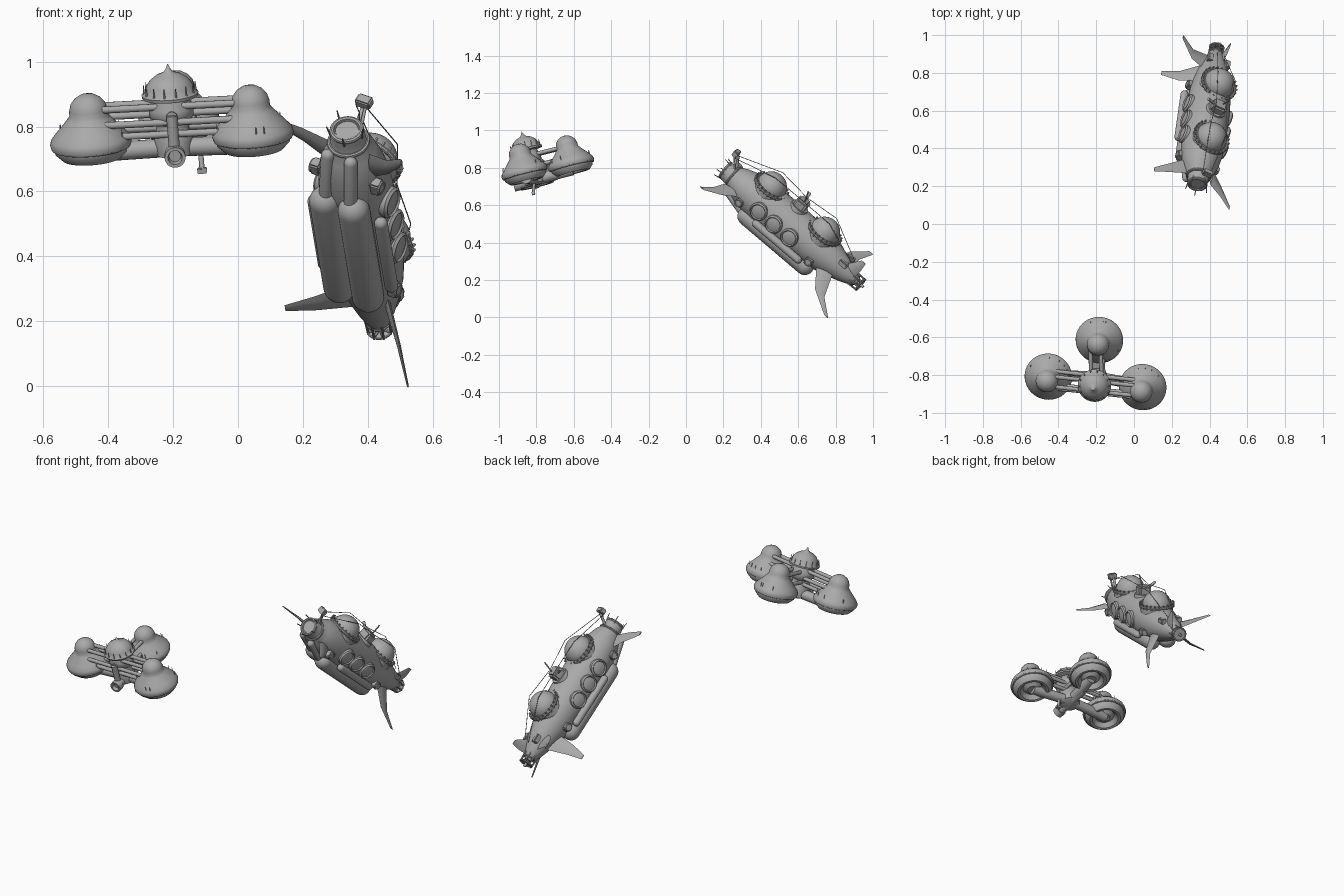
import bpy, bmesh, math, random
from mathutils import Vector, Matrix

random.seed(4)
if "Cube" in bpy.data.objects:
    bpy.data.objects.remove(bpy.data.objects["Cube"])

grey = bpy.data.materials.new("plain_grey")
grey.use_nodes = True
grey.diffuse_color = (0.4, 0.4, 0.4, 1)
grey.node_tree.nodes["Principled BSDF"].inputs["Base Color"].default_value = (0.4, 0.4, 0.4, 1)


def frame(origin, up, forward):
    """Local frame: z along up, y close to forward."""
    z = Vector(up).normalized()
    x = Vector(forward).cross(z).normalized()
    m = Matrix((x, z.cross(x), z)).transposed().to_4x4()
    m.translation = Vector(origin)
    return m


def finish(name, bm, matrix, angle=40):
    bmesh.ops.recalc_face_normals(bm, faces=bm.faces)
    me = bpy.data.meshes.new(name)
    bm.to_mesh(me)
    bm.free()
    me.materials.append(grey)
    ob = bpy.data.objects.new(name, me)
    ob.matrix_world = matrix
    bpy.context.collection.objects.link(ob)
    bpy.ops.object.select_all(action='DESELECT')
    ob.select_set(True)
    bpy.context.view_layer.objects.active = ob
    bpy.ops.object.shade_smooth_by_angle(angle=math.radians(angle))
    return ob


def lathe(name, profile, matrix, at=(0, 0, 0), axis=(0, 0, 1), seg=40):
    """Turn (radius, height) points around an axis."""
    bm = bmesh.new()
    rings = [[bm.verts.new((r * math.cos(k * math.tau / seg), r * math.sin(k * math.tau / seg), h))
              for k in range(seg)] for r, h in profile]
    for a, b in zip(rings, rings[1:]):
        for k in range(seg):
            bm.faces.new((a[k], a[k - 1], b[k - 1], b[k]))
    for ring in (rings[0], rings[-1]):
        bm.faces.new(ring)
    bmesh.ops.remove_doubles(bm, verts=bm.verts, dist=0.0002)
    turn = Vector((0, 0, 1)).rotation_difference(Vector(axis)).to_matrix().to_4x4()
    return finish(name, bm, matrix @ Matrix.Translation(at) @ turn)


def rod(name, a, b, r, matrix, seg=12, tip=None):
    a, b = Vector(a), Vector(b)
    tip = r if tip is None else tip
    return lathe(name, [(r, 0), (tip, (b - a).length)], matrix, a, b - a, seg)


def pill(name, a, b, r, matrix):
    a, b = Vector(a), Vector(b)
    n = (b - a).length
    arc = [(r * math.sin(t * math.pi / 12), r * math.cos(t * math.pi / 12)) for t in range(7)]
    prof = [(p, r - q) for p, q in arc] + [(p, n - r + q) for p, q in reversed(arc)]
    return lathe(name, prof, matrix, a, b - a, 24)


def ring(name, r, thick, matrix, at, axis=(0, 0, 1)):
    prof = [(r + thick * math.cos(k * math.tau / 8), thick * math.sin(k * math.tau / 8)) for k in range(9)]
    return lathe(name, prof, matrix, at, axis, 32)


def box(name, at, size, matrix):
    bm = bmesh.new()
    bmesh.ops.create_cube(bm, size=1, matrix=Matrix.Translation(at) @ Matrix.Diagonal((*size, 1)))
    bmesh.ops.bevel(bm, geom=bm.edges[:], offset=min(size) * 0.15, segments=2, affect='EDGES')
    return finish(name, bm, matrix)


def fin(name, base, mid, tip, chord):
    """Tapered blade swept through three points."""
    bm = bmesh.new()
    base, mid, tip = Vector(base), Vector(mid), Vector(tip)
    c = Vector(chord).normalized()
    n = (tip - base).cross(c).normalized()
    loops = []
    for p, w, t in ((base, .055, .010), (mid, .033, .006), (tip, .014, .003)):
        loops.append([bm.verts.new(p + c * w * u + n * t * v)
                      for u, v in ((1, 0), (.3, 1), (-.4, .8), (-1, 0), (-.4, -.8), (.3, -1))])
    for a, b in zip(loops, loops[1:]):
        for k in range(6):
            bm.faces.new((a[k], a[k - 1], b[k - 1], b[k]))
    bm.faces.new(loops[0])
    bm.faces.new(loops[-1])
    return finish(name, bm, Matrix.Identity(4), 50)


# ---- three-pod station ----
S = frame((-.2, -.8, .78), (-.08, -.25, 1), (0, 1, 0))
pods = {"right": (-.255, -.01), "left": (.245, -.067), "rear": (.02, .19)}
pod_profile = [(0, -.04), (.03, -.045), (.045, -.035), (.055, -.03), (.075, -.055), (.09, -.057),
               (.112, -.035), (.114, -.022), (.123, -.018), (.126, -.006), (.122, .008), (.105, .028),
               (.085, .05), (.068, .07), (.06, .08), (.059, .098), (.053, .118), (.04, .134),
               (.022, .145), (0, .149)]
for side, (px, py) in pods.items():
    lathe(side + "_pod", pod_profile, S, (px, py, 0), seg=56)
    ring(side + "_pod_rim", .117, .006, S, (px, py, -.018))
    rod(side + "_pod_beam", (px, py, -.04), (0, -.02, -.04), .029, S, 20)
    for k in range(7):
        a = random.uniform(0, math.tau)
        p = Vector((px + .112 * math.cos(a), py + .112 * math.sin(a), .01))
        rod(side + "_pod_spike", p, p + Vector((0, 0, .03)), .003, S, 6, .001)

# Struts joining the pods
for h, y in ((.1, .025), (.1, -.03), (.06, .045), (.055, -.05), (.02, .03), (.015, -.04)):
    rod("cross_strut", (-.25, y - .005, h), (.24, y - .06, h), .011, S)
for x, h in ((-.02, .09), (.035, .09), (-.025, .03), (.04, .03)):
    rod("rear_strut", (x, -.02, h), (x, .17, h), .011, S)

# Central tower and its domed roof
T = (0, -.025, 0)
lathe("tower_column", [(.03, -.07), (.055, -.06), (.06, 0), (.05, .02), (.05, .04), (.068, .06),
                       (.07, .09), (.058, .11), (.058, .125)], S, T)
lathe("tower_dome", [(.06, .118), (.086, .122), (.088, .132), (.078, .14), (.074, .155), (.06, .176),
                     (.038, .192), (.016, .2), (.008, .21), (0, .228)], S, T)
for k in range(14):
    a = k * math.tau / 14
    p = Vector((.08 * math.cos(a), -.025 + .08 * math.sin(a), .13))
    rod("tower_spike", p, p + Vector((0, 0, .035)), .004, S, 6, .001)

# Front nozzle, riser pipe and hanging mast
lathe("front_nozzle", [(.026, 0), (.026, .2), (.032, .2), (.032, .235), (.022, .235), (.018, .215), (0, .215)],
      S, (0, .1, -.045), (0, -1, 0))
rod("riser_pipe", (0, -.1, -.03), (0, -.1, .08), .017, S)
rod("riser_elbow", (0, -.1, .075), (0, -.03, .075), .017, S)
rod("hanging_mast", (.08, -.02, -.03), (.08, -.045, -.12), .008, S)
box("mast_foot", (.08, -.045, -.115), (.03, .018, .018), S)

# ---- diving craft: local y runs nose to tail, z is its back ----
C = frame((.335, .21, .79), (.46, .53, .70), (.107, .757, -.644))
back = (0, 1, 0)
lathe("craft_hull", [(0, .015), (.03, .012), (.036, 0), (.048, 0), (.054, .02), (.056, .05), (.08, .09),
                     (.1, .15), (.113, .23), (.118, .35), (.118, .5), (.112, .62), (.1, .71), (.08, .79),
                     (.058, .86), (.038, .91), (.02, .935), (0, .938)], C, axis=back, seg=48)
ring("nose_ring", .046, .008, C, (0, .002, 0), back)
ring("nose_collar", .06, .007, C, (0, .055, 0), back)

# Twin back domes with toothed collars
for t in (.254, .63):
    lathe("dome_base", [(.094, .05), (.094, .1), (.086, .108)], C, (0, t, 0))
    r = .084
    lathe("back_dome", [(r * math.cos(k * math.pi / 20), .1 + r * math.sin(k * math.pi / 20))
                        for k in range(11)], C, (0, t, 0), seg=48)
    ring("dome_collar", .096, .008, C, (0, t, .1))
    for k in range(24):
        a = k * math.tau / 24
        rod("collar_tooth", (.098 * math.cos(a), t + .098 * math.sin(a), .09),
            (.1 * math.cos(a), t + .1 * math.sin(a), .117), .005, C, 6)

# Turret between the domes
box("turret", (0, .44, .135), (.075, .07, .075), C)
lathe("turret_foot", [(.06, .08), (.05, .125)], C, (0, .44, 0))
rod("turret_mast", (.01, .45, .16), (.02, .43, .235), .004, C, 8)
rod("turret_barrel", (-.02, .44, .15), (-.08, .43, .18), .008, C)

for side in (-1, 1):
    # Row of round hatches
    for t in (.294, .40, .51):
        lathe("side_hatch", [(.05, .095), (.05, .122), (.043, .13), (.038, .124), (.02, .129), (0, .13)],
              C, (0, t, 0), (side, 0, 0))
    # Belly tanks with feed pipes
    pill("belly_tank", (side * .05, .2, -.105), (side * .05, .71, -.105), .05, C)
    pill("tank_pipe", (side * .04, .05, -.06), (side * .045, .28, -.125), .021, C)
    pill("side_tank", (side * .117, .3, -.068), (side * .117, .64, -.068), .021, C)
    for t in (.18, .67):
        box("side_clamp", (side * .105, t, -.04), (.035, .045, .04), C)
        ring("clamp_ring", .018, .005, C, (side * .12, t, -.04), (side, 0, 0))
    # Rigging lines
    stops = [(side * .02, .0, .1), (side * .05, .25, .185), (side * .03, .44, .175),
             (side * .05, .63, .185), (side * .02, .86, .07)]
    for a, b in zip(stops, stops[1:]):
        rod("rigging_line", a, b, .0018, C, 6)
    fin_at = Vector((side * .05, .82, .055))
    box("tail_block", fin_at, (.03, .05, .03), C)

# Nose crane
rod("nose_arm", (0, .05, .04), (.0, .01, .115), .008, C)
rod("nose_arm_brace", (.02, .05, .04), (.012, .0, .1), .005, C)
box("nose_box", (0, -.005, .118), (.05, .03, .035), C)
for k in range(5):
    a = k * math.tau / 5
    x, z = math.cos(a), math.sin(a)
    rod("nose_prong", (.05 * x, .02, .05 * z), (.06 * x, -.03, .06 * z), .004, C, 8, .002)

# Tail propeller cage
for t, r in ((.92, .035), (.955, .038)):
    ring("cage_ring", r, .004, C, (0, t, 0), back)
for k in range(8):
    a = k * math.tau / 8
    x, z = math.cos(a), math.sin(a)
    rod("cage_bar", (.042 * x, .88, .042 * z), (.038 * x, .96, .038 * z), .004, C, 8)
    rod("propeller_blade", (0, .95, 0), (.036 * x, .95, .036 * z), .005, C, 6)
rod("propeller_shaft", (0, .92, 0), (0, .975, 0), .008, C)

# Swimming fins around nose and tail
chord = (.107, .757, -.644)
fin("tail_lower_fin", (.46, .74, .26), (.495, .715, .13), (.523, .75, .003), chord)
fin("tail_side_fin", (.35, .80, .28), (.24, .785, .255), (.145, .80, .24), chord)
fin("tail_upper_fin", (.39, .85, .29), (.31, .90, .33), (.26, .99, .345), chord)
fin("tail_short_fin", (.46, .86, .25), (.49, .91, .27), (.51, .95, .295), chord)
fin("nose_side_fin", (.29, .31, .72), (.20, .30, .775), (.107, .29, .82), chord)
fin("nose_front_fin", (.41, .25, .68), (.46, .17, .675), (.505, .085, .69), chord)
